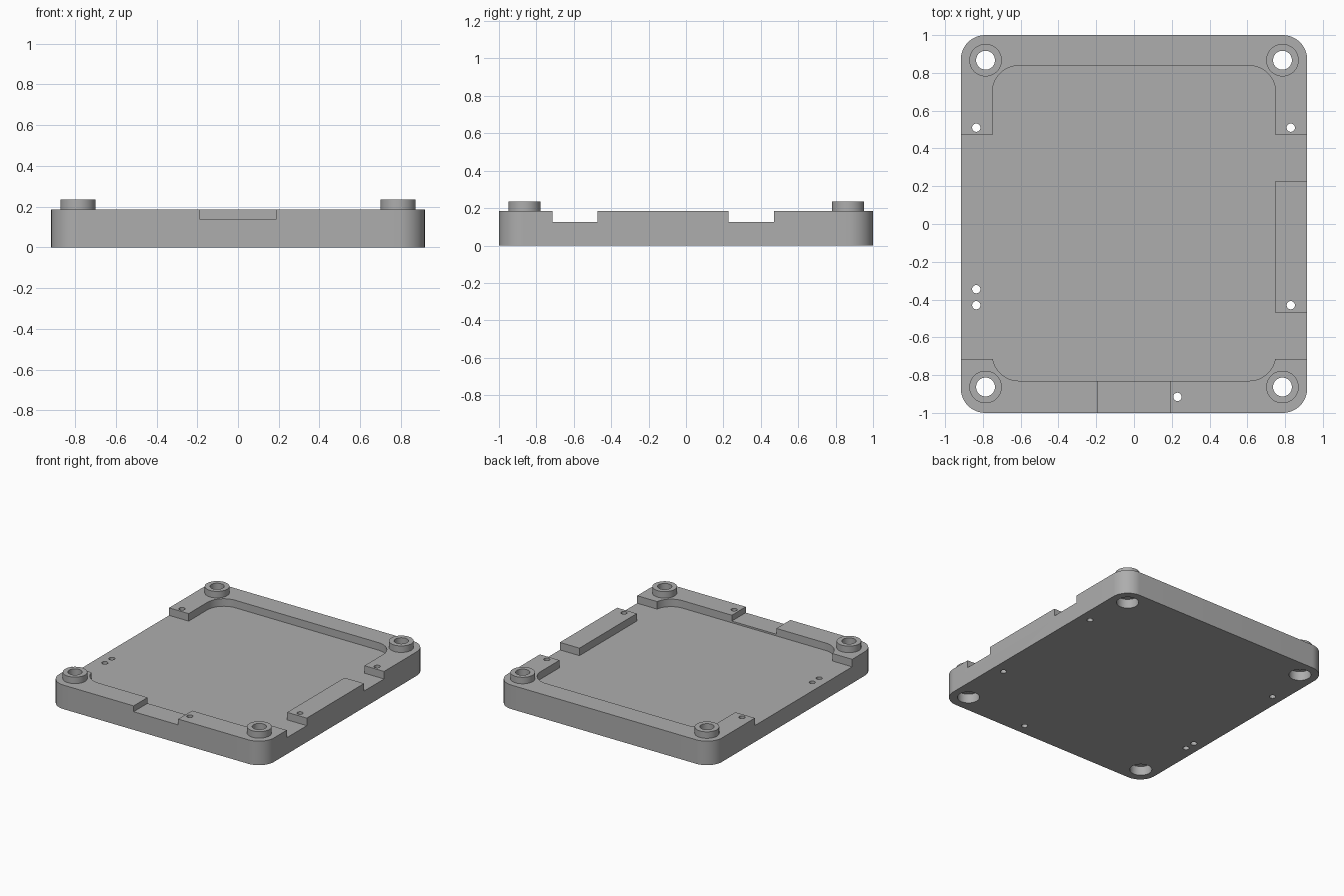
import bpy, bmesh, math

if "Cube" in bpy.data.objects:
    bpy.data.objects.remove(bpy.data.objects["Cube"])

W, TOP, FLOOR = 0.917, 0.185, 0.127
BOSSES = [(sx * 0.786, y) for sx in (-1, 1) for y in (0.867, -0.863)]
PINS = [(-0.835, 0.51), (0.83, 0.51), (-0.835, -0.345),
        (-0.835, -0.43), (0.83, -0.43), (0.23, -0.915)]

grey = bpy.data.materials.new("grey plastic")
grey.diffuse_color = (0.42, 0.42, 0.42, 1)
grey.use_nodes = True
grey.node_tree.nodes["Principled BSDF"].inputs["Base Color"].default_value = grey.diffuse_color


def prism(name, outline, z0, z1):
    """Extrude a flat outline from z0 to z1."""
    bm = bmesh.new()
    face = bm.faces.new([bm.verts.new((x, y, z0)) for x, y in outline])
    ext = bmesh.ops.extrude_face_region(bm, geom=[face])
    for v in ext["geom"]:
        if isinstance(v, bmesh.types.BMVert):
            v.co.z = z1
    bmesh.ops.recalc_face_normals(bm, faces=bm.faces)
    mesh = bpy.data.meshes.new(name)
    bm.to_mesh(mesh)
    bm.free()
    mesh.materials.append(grey)
    ob = bpy.data.objects.new(name, mesh)
    bpy.context.collection.objects.link(ob)
    return ob


def circle(cx, cy, r, n=48):
    return [(cx + r * math.cos(2 * math.pi * i / n),
             cy + r * math.sin(2 * math.pi * i / n)) for i in range(n)]


def box(x0, x1, y0, y1):
    return [(x0, y0), (x1, y0), (x1, y1), (x0, y1)]


def rounded(x0, x1, y0, y1, r, n=16):
    pts = []
    for k, (cx, cy) in enumerate([(x1 - r, y1 - r), (x0 + r, y1 - r),
                                  (x0 + r, y0 + r), (x1 - r, y0 + r)]):
        for i in range(n + 1):
            a = (k + i / n) * math.pi / 2
            pts.append((cx + r * math.cos(a), cy + r * math.sin(a)))
    return pts


def combine(target, other, operation):
    """Apply a boolean and remove the helper."""
    mod = target.modifiers.new("cut", "BOOLEAN")
    mod.operation, mod.solver, mod.object = operation, "EXACT", other
    bpy.context.view_layer.objects.active = target
    bpy.ops.object.modifier_apply(modifier=mod.name)
    bpy.data.objects.remove(other, do_unlink=True)


# Tray body with rounded corners
tray = prism("tray", rounded(-W, W, -1, 1, 0.13), 0, TOP)

# Main pocket, open left side, two right side gaps
combine(tray, prism("pocket", rounded(-0.75, 0.75, -0.83, 0.838, 0.14), FLOOR, 0.4), "DIFFERENCE")
for x0, x1, y0, y1 in [(-1.1, -0.7, -0.715, 0.47),
                       (0.7, 1.1, -0.715, -0.472),
                       (0.7, 1.1, 0.227, 0.47)]:
    combine(tray, prism("side_gap", box(x0, x1, y0, y1), FLOOR, 0.4), "DIFFERENCE")

# Shallow front notch
combine(tray, prism("front_notch", box(-0.19, 0.19, -1.1, -0.8), 0.14, 0.4), "DIFFERENCE")

# Corner bosses with through holes, counterbored from below
for x, y in BOSSES:
    combine(tray, prism("boss", circle(x, y, 0.086), 0.15, 0.235), "UNION")
    combine(tray, prism("screw_hole", circle(x, y, 0.05), -0.1, 0.4), "DIFFERENCE")
    combine(tray, prism("counterbore", circle(x, y, 0.077), -0.1, 0.07), "DIFFERENCE")

# Small pin holes
for x, y in PINS:
    combine(tray, prism("pin_hole", circle(x, y, 0.022, 24), -0.1, 0.4), "DIFFERENCE")

bpy.ops.object.select_all(action="DESELECT")
tray.select_set(True)
bpy.context.view_layer.objects.active = tray
bpy.ops.object.shade_smooth_by_angle(angle=math.radians(30))
